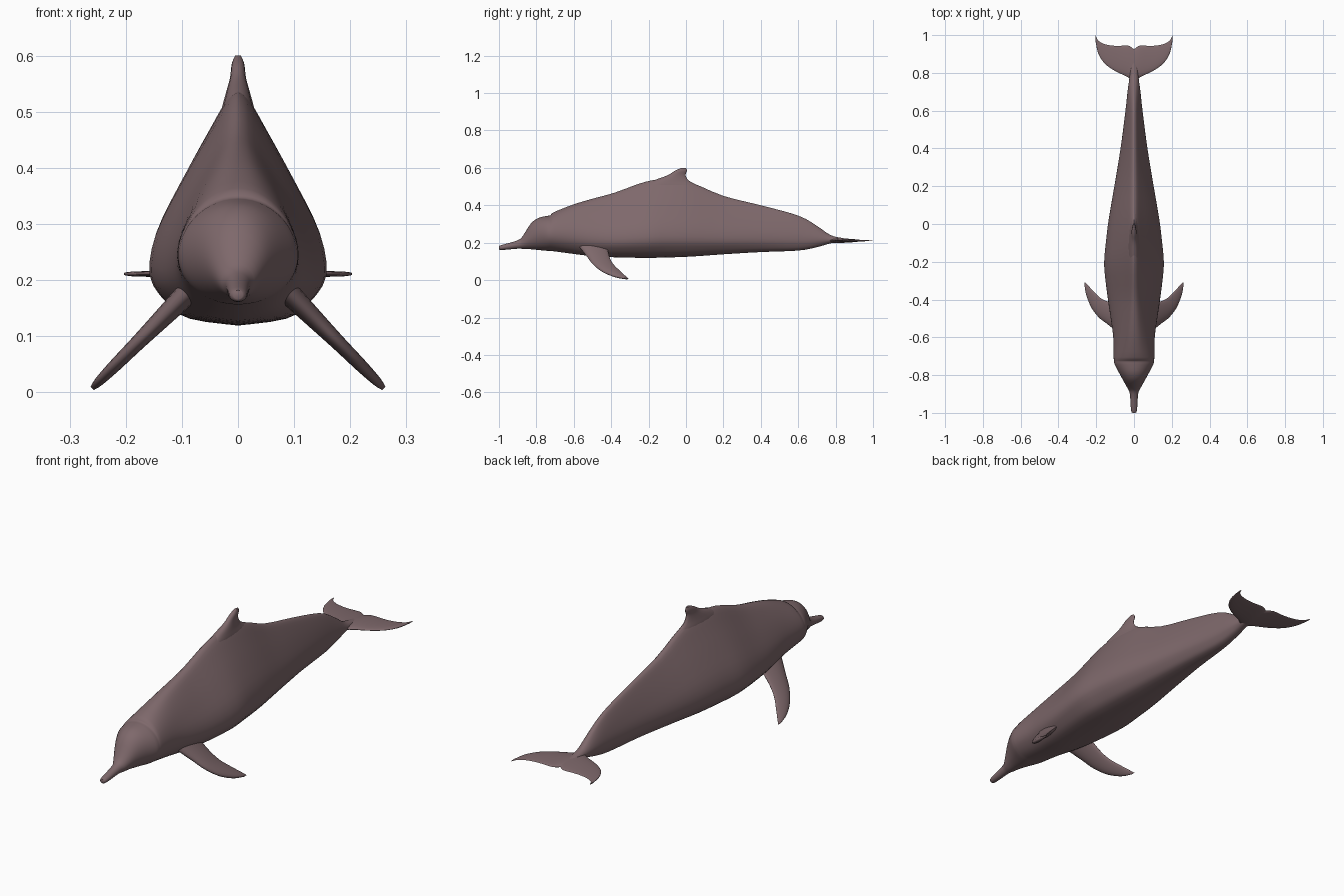
import bpy, bmesh, math
from mathutils import Vector

cube = bpy.data.objects.get("Cube")
if cube:
    bpy.data.objects.remove(cube)

skin = bpy.data.materials.new("mauve grey skin")
skin.use_nodes = True
colour = (0.21, 0.14, 0.148, 1)
skin.diffuse_color = colour
bsdf = skin.node_tree.nodes["Principled BSDF"]
bsdf.inputs["Base Color"].default_value = colour
bsdf.inputs["Roughness"].default_value = 0.7


def smooth_rows(rows, steps):
    """Resample rows of numbers along a smooth curve through them."""
    out = []
    last = len(rows) - 1
    for i in range(last):
        a, b, c, d = (rows[min(max(j, 0), last)] for j in range(i - 1, i + 3))
        for s in range(steps):
            t = s / steps
            out.append([q + t / 2 * (r - p + t * (2 * p - 5 * q + 4 * r - u + t * (3 * (q - r) + u - p)))
                        for p, q, r, u in zip(a, b, c, d)])
    return out + [list(rows[-1])]


def loft(name, rings):
    """Skin closed rings of points into one smooth capped surface."""
    bm = bmesh.new()
    loops = [[bm.verts.new(p) for p in ring] for ring in rings]
    n = len(loops[0])
    for a, b in zip(loops, loops[1:]):
        for i in range(n):
            j = (i + 1) % n
            bm.faces.new((a[i], a[j], b[j], b[i]))
    bm.faces.new(loops[0])
    bm.faces.new(loops[-1])
    bmesh.ops.remove_doubles(bm, verts=bm.verts, dist=0.0001)
    bmesh.ops.recalc_face_normals(bm, faces=bm.faces)
    mesh = bpy.data.meshes.new(name)
    bm.to_mesh(mesh)
    bm.free()
    mesh.materials.append(skin)
    obj = bpy.data.objects.new(name, mesh)
    bpy.context.collection.objects.link(obj)
    bpy.ops.object.select_all(action='DESELECT')
    obj.select_set(True)
    bpy.context.view_layer.objects.active = obj
    bpy.ops.object.shade_smooth_by_angle(angle=math.radians(50))
    return obj


def blade(name, stations, normal, place, count=10):
    """Loft a thin fin; stations are (span, lead, trail, half thickness)."""
    normal = Vector(normal).normalized()
    rings = []
    for span, lead, trail, thick in smooth_rows(stations, 4):
        ring = []
        for i in range(2 * count):
            angle = math.pi * i / count
            chord = (1 - math.cos(angle)) / 2
            point = Vector(place(span, lead + (trail - lead) * chord))
            ring.append(point + normal * thick * math.sin(angle) * (1.25 - 0.5 * chord))
        rings.append(ring)
    return loft(name, rings)


# Body: y, belly height, back height, half width, keel shape (0 round, 1 ridged)
body = [
    (-1.0, .166, .182, .008, 0),
    (-.985, .161, .188, .016, 0),
    (-.9, .168, .213, .022, 0),
    (-.87, .167, .24, .034, 0),
    (-.83, .165, .302, .056, 0),
    (-.79, .161, .332, .078, 0),
    (-.745, .157, .343, .102, .05),
    (-.725, .156, .347, .107, .1),
    (-.705, .154, .364, .109, .2),
    (-.6, .14, .405, .112, .45),
    (-.5, .128, .435, .125, .7),
    (-.38, .122, .468, .142, .9),
    (-.22, .119, .525, .159, 1),
    (-.1, .121, .54, .15, 1),
    (.03, .126, .52, .134, 1),
    (.2, .138, .45, .105, .9),
    (.4, .15, .4, .072, .8),
    (.6, .158, .345, .046, .6),
    (.7, .176, .29, .035, .4),
    (.77, .196, .242, .025, .2),
    (.83, .204, .226, .018, 0),
    (.9, .209, .215, .006, 0),
]
# Half outline of the ridged section: width share, height share
keel = [(0, 0), (.54, .03), (.8, .1), (.99, .22), (.92, .4),
        (.64, .62), (.33, .83), (.11, .97), (0, 1)]
keel = smooth_rows(keel, 3)

rings = []
for y, low, high, width, ridge in smooth_rows(body, 3):
    half = []
    for i, (kx, kz) in enumerate(keel):
        angle = math.pi * i / (len(keel) - 1)
        x = width * (ridge * kx + (1 - ridge) * math.sin(angle))
        z = ridge * kz + (1 - ridge) * (1 - math.cos(angle)) / 2
        half.append((x, y, low + (high - low) * z))
    rings.append(half + [(-x, y, z) for x, y, z in half[-2:0:-1]])
loft("body", rings)

# Dorsal fin, spanning upwards from the back
dorsal = [(.44, -.28, .17, .035), (.5, -.24, .075, .029), (.53, -.18, .018, .022),
          (.56, -.1, -.002, .014), (.585, -.058, .005, .011), (.6, -.025, 0, .005)]
blade("dorsal_fin", dorsal, (1, 0, 0), lambda span, y: (0, y, span))

# Flippers and tail flukes, one per side
flipper = [(.09, -.57, -.42, .02), (.14, -.53, -.41, .016), (.18, -.5, -.39, .013),
           (.22, -.45, -.35, .011), (.248, -.385, -.32, .008), (.26, -.325, -.308, .004)]
fluke = [(0, .74, .925, .012), (.03, .775, .944, .01), (.08, .8, .943, .007),
         (.12, .822, .945, .006), (.16, .855, .954, .005), (.19, .905, .972, .004),
         (.203, .965, .999, .002)]
for side, sign in (("left", 1), ("right", -1)):
    blade(side + "_flipper", flipper, (sign, 0, 1),
          lambda span, y: (sign * span, y, .267 - span))
    blade(side + "_tail_fluke", fluke, (0, 0, 1),
          lambda span, y: (sign * span, y, .211))
